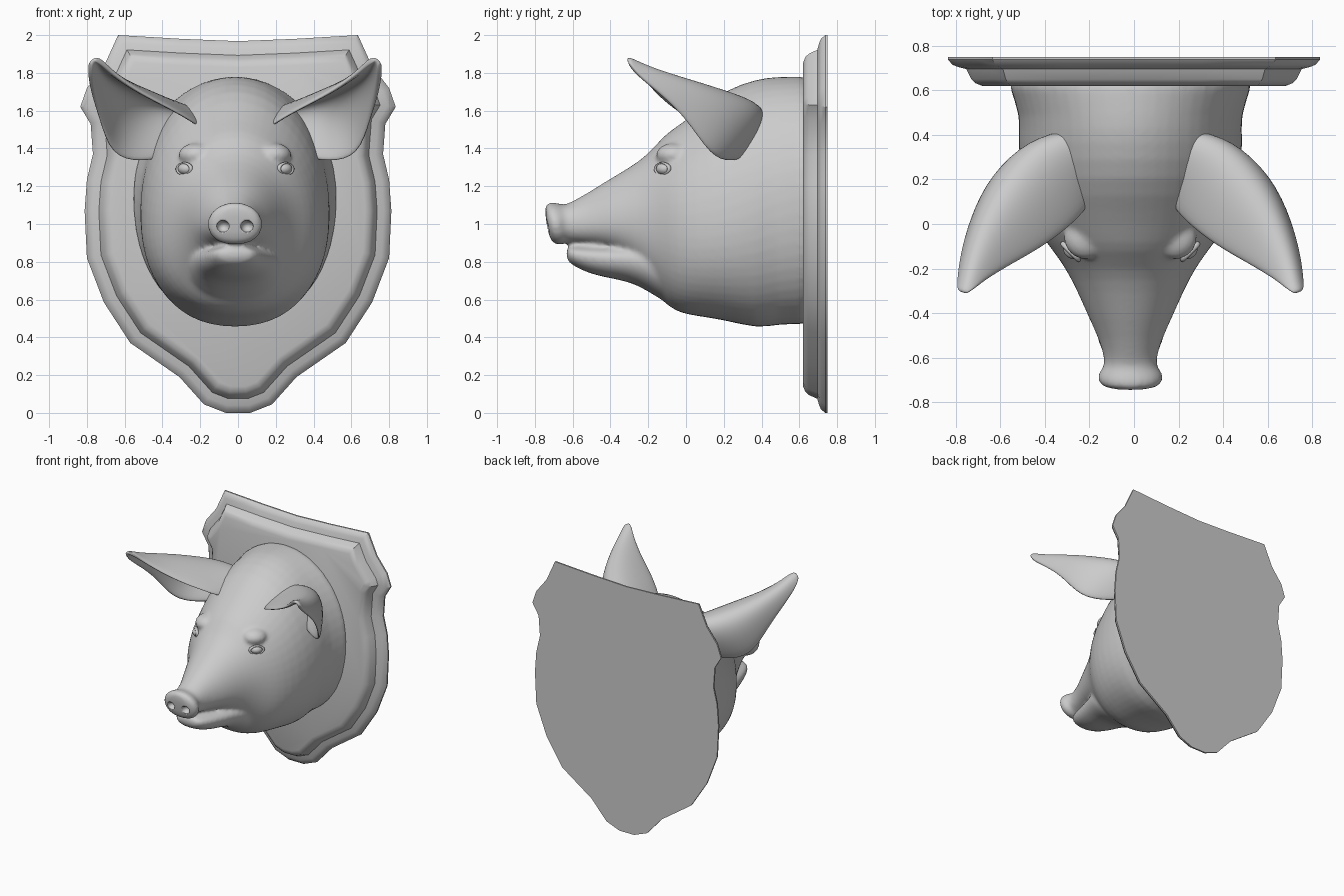
import bpy, bmesh, math
from mathutils import Vector, Matrix

if "Cube" in bpy.data.objects:
    bpy.data.objects.remove(bpy.data.objects["Cube"])

CX = -0.016  # the head sits slightly off the plaque centre


def finish(name, bm, x=0.0, smooth=True):
    bmesh.ops.recalc_face_normals(bm, faces=bm.faces)
    me = bpy.data.meshes.new(name)
    bm.to_mesh(me)
    bm.free()
    ob = bpy.data.objects.new(name, me)
    ob.location.x = x
    bpy.context.collection.objects.link(ob)
    if smooth:
        for p in me.polygons:
            p.use_smooth = True
    return ob


def loft(bm, rings, closed=True, caps=True):
    vs = [[bm.verts.new(p) for p in r] for r in rings]
    n = len(vs[0])
    for a, b in zip(vs, vs[1:]):
        for i in range(n if closed else n - 1):
            j = (i + 1) % n
            bm.faces.new((a[i], a[j], b[j], b[i]))
    if caps:
        bm.faces.new(vs[0])
        bm.faces.new(vs[-1])


def section(y, top, bot, w, zc, n=28):
    # oval ring, a little fuller in its lower half
    pts = []
    for i in range(n):
        a = 2 * math.pi * i / n
        c, s = math.cos(a), math.sin(a)
        if s < 0:
            c = math.copysign(abs(c) ** 0.88, c)
            s = -abs(s) ** 0.92
        pts.append((w * c, y, zc + s * ((top - zc) if s > 0 else (zc - bot))))
    return pts


def ellipsoid(bm, loc, rad):
    m = Matrix.Translation(loc) @ Matrix.Diagonal((*rad, 1))
    bmesh.ops.create_uvsphere(bm, u_segments=24, v_segments=14, radius=1, matrix=m)


def mirror(ob):
    ob.modifiers.new("mirror", "MIRROR").use_clip = False


# Shield plaque: half outline mirrored, then stepped inwards towards the front
half = [(0.3, 1.98), (0.635, 2.0), (0.71, 1.835), (0.80, 1.72), (0.835, 1.62),
        (0.78, 1.53), (0.768, 1.37), (0.80, 1.235), (0.812, 1.07), (0.80, 0.82),
        (0.71, 0.585), (0.57, 0.37), (0.31, 0.19), (0.18, 0.045), (0.065, 0.0)]
outline = [Vector((0, 1.968))] + [Vector(p) for p in half]
outline += [Vector((-x, z)) for x, z in reversed(half)]


def inset(pts, d):
    out = []
    for i, p in enumerate(pts):
        e1 = (p - pts[i - 1]).normalized()
        e2 = (pts[(i + 1) % len(pts)] - p).normalized()
        m = (e1 + e2).normalized()
        m = Vector((m.y, -m.x))
        out.append(p + m * d / max(0.7, m.dot(Vector((e1.y, -e1.x)))))
    return out


layers = [(0.75, 0), (0.738, 0), (0.715, 0.018), (0.705, 0.04), (0.695, 0.075),
          (0.65, 0.095), (0.632, 0.112), (0.62, 0.14)]
bm = bmesh.new()
loft(bm, [[(p.x, y, p.y) for p in inset(outline, d)] for y, d in layers])
plaque = finish("plaque", bm, smooth=False)
bpy.context.view_layer.objects.active = plaque
plaque.select_set(True)
bpy.ops.object.shade_smooth_by_angle(angle=math.radians(35))

# Head: skull and muzzle loft, jaw loft and brow bumps fused into one skin
skull = [(0.70, 1.785, 0.465, 0.56, 1.15), (0.62, 1.785, 0.465, 0.55, 1.15),
         (0.48, 1.785, 0.465, 0.495, 1.12), (0.38, 1.775, 0.44, 0.51, 1.06),
         (0.2, 1.715, 0.49, 0.495, 1.0), (0.05, 1.59, 0.51, 0.455, 0.98),
         (-0.05, 1.52, 0.53, 0.405, 0.99), (-0.12, 1.47, 0.585, 0.35, 1.01),
         (-0.2, 1.37, 0.67, 0.292, 1.02), (-0.3, 1.30, 0.81, 0.24, 1.02),
         (-0.42, 1.23, 0.875, 0.188, 1.01), (-0.52, 1.165, 0.892, 0.14, 1.0),
         (-0.61, 1.115, 0.90, 0.115, 1.0), (-0.645, 1.10, 0.90, 0.12, 1.0),
         (-0.668, 1.113, 0.89, 0.146, 1.0), (-0.705, 1.117, 0.89, 0.147, 1.0),
         (-0.728, 1.10, 0.905, 0.128, 1.0), (-0.738, 1.05, 0.95, 0.07, 1.0)]
jaw = [(0.02, 0.90, 0.55, 0.26, 0.78), (-0.1, 0.90, 0.575, 0.26, 0.78),
       (-0.2, 0.90, 0.645, 0.245, 0.80), (-0.3, 0.895, 0.695, 0.212, 0.82),
       (-0.42, 0.89, 0.715, 0.175, 0.82), (-0.52, 0.885, 0.74, 0.148, 0.83),
       (-0.6, 0.885, 0.78, 0.118, 0.84), (-0.635, 0.875, 0.81, 0.08, 0.85)]
bm = bmesh.new()
loft(bm, [section(*s) for s in skull])
loft(bm, [section(*s) for s in jaw])
for v in bm.verts:  # tilt the snout disc forwards at its top
    if v.co.y < -0.66:
        v.co.y += (1.0 - v.co.z) * 0.17
for s in (-1, 1):
    ellipsoid(bm, (0.2 * s, -0.06, 1.365), (0.1, 0.1, 0.065))
head = finish("head", bm, CX)
head.modifiers.new("round", "SUBSURF").levels = 1
head.modifiers["round"].render_levels = 1
rm = head.modifiers.new("fuse", "REMESH")
rm.mode = "VOXEL"
rm.voxel_size = 0.014
rm.use_smooth_shade = True
sm = head.modifiers.new("soften", "SMOOTH")
sm.factor, sm.iterations = 0.5, 5

# Nostrils cut into the snout disc
bm = bmesh.new()
for s in (-1, 1):
    ellipsoid(bm, (0.064 * s, -0.74, 0.987), (0.034, 0.045, 0.032))
cutter = finish("nostril_cutter", bm, CX)
cutter.hide_render = True
cutter.hide_set(True)
bo = head.modifiers.new("nostrils", "BOOLEAN")
bo.operation, bo.object, bo.solver = "DIFFERENCE", cutter, "EXACT"

# Eyes with ring-shaped lids facing forwards and outwards
bm = bmesh.new()
ellipsoid(bm, (0.252, -0.108, 1.292), (0.05, 0.05, 0.036))
mirror(finish("eyes", bm, CX))

bm = bmesh.new()
place = Matrix.Translation((0.268, -0.124, 1.292)) @ Matrix.Rotation(math.radians(45), 4, "Z")
rings = []
for i in range(25):
    a = 2 * math.pi * i / 24
    ring = []
    for k in range(8):
        b = 2 * math.pi * k / 8
        r = 0.05 + 0.01 * math.cos(b)
        ring.append(place @ Vector((r * math.cos(a), 0.012 * math.sin(b), 0.6 * r * math.sin(a))))
    rings.append(ring)
loft(bm, rings, caps=False)
bmesh.ops.remove_doubles(bm, verts=bm.verts, dist=0.0005)
mirror(finish("eyelids", bm, CX))

# Ears: cupped shells, each station given by inner edge, back and outer edge
stations = [((0.17, 0.10, 1.50), (0.24, 0.40, 1.60), (0.36, 0.32, 1.35)),
            ((0.24, 0.01, 1.555), (0.41, 0.365, 1.64), (0.50, 0.23, 1.325)),
            ((0.38, -0.10, 1.63), (0.55, 0.22, 1.685), (0.655, 0.13, 1.35)),
            ((0.53, -0.18, 1.71), (0.645, 0.04, 1.745), (0.715, 0.0, 1.56)),
            ((0.65, -0.25, 1.80), (0.715, -0.15, 1.80), (0.755, -0.14, 1.69)),
            ((0.70, -0.29, 1.855), (0.74, -0.27, 1.85), (0.77, -0.265, 1.79)),
            ((0.735, -0.312, 1.872), (0.753, -0.308, 1.868), (0.767, -0.303, 1.85))]
bm = bmesh.new()
rows = []
for A, B, C in stations:
    A, B, C = Vector(A), Vector(B), Vector(C)
    ts = [k / 8 for k in range(9)]
    rows.append([A * (1 - t) * (1 - 2 * t) + B * 4 * t * (1 - t) + C * t * (2 * t - 1) for t in ts])
loft(bm, rows, closed=False, caps=False)
ear = finish("ears", bm, CX)
so = ear.modifiers.new("thickness", "SOLIDIFY")
so.thickness, so.offset = 0.028, 0
su = ear.modifiers.new("round", "SUBSURF")
su.levels = su.render_levels = 2
mirror(ear)
